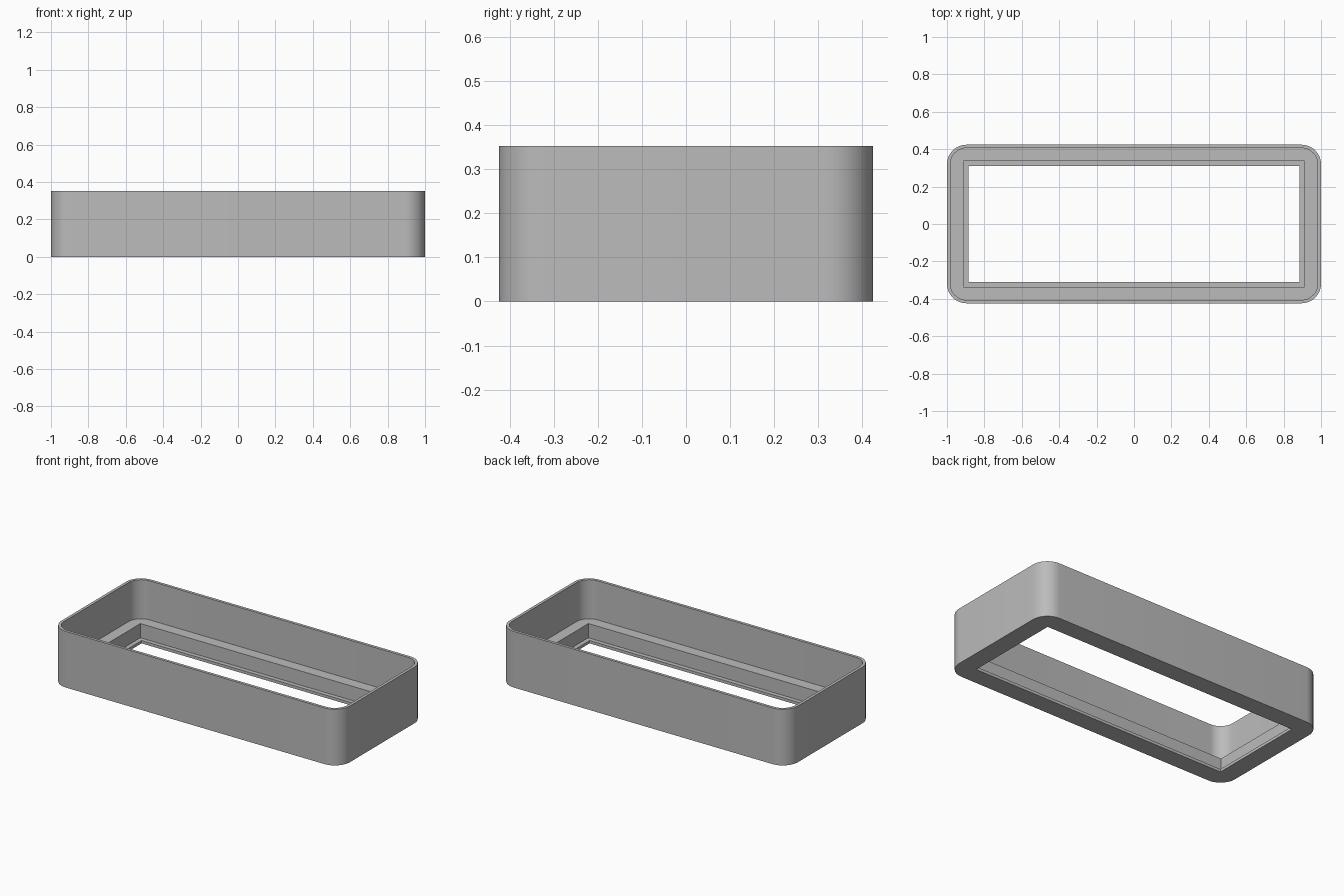
import bpy, bmesh
from math import sin, cos, pi, radians

cube = bpy.data.objects.get("Cube")
if cube:
    bpy.data.objects.remove(cube, do_unlink=True)

HALF_X, HALF_Y, HEIGHT = 1.0, 0.424, 0.352
RADIUS, WALL, STEPS = 0.105, 0.018, 12
LEDGE_INSET, LEDGE_Z = 0.088, 0.107
LIP_INSET, LIP_Z = 0.115, 0.018

grey = bpy.data.materials.new("plain grey")
grey.use_nodes = True
colour = (0.5, 0.5, 0.5, 1)
grey.diffuse_color = colour
grey.node_tree.nodes["Principled BSDF"].inputs["Base Color"].default_value = colour


def rounded_ring(bm, inset, z):
    """Rectangle inset from the outside; corners turn square deep inside."""
    r = max(RADIUS - inset, 0) if inset < LEDGE_INSET else 0
    cx, cy = HALF_X - inset - r, HALF_Y - inset - r
    ring = []
    for i, (sx, sy) in enumerate([(1, 1), (-1, 1), (-1, -1), (1, -1)]):
        for k in range(STEPS + 1):
            a = (i + k / STEPS) * pi / 2
            ring.append(bm.verts.new((sx * cx + r * cos(a), sy * cy + r * sin(a), z)))
    return ring


# Wall section: outside, rim, cavity, ledge, lip, underside
section = [(0, 0), (0, HEIGHT), (WALL, HEIGHT), (WALL, LEDGE_Z),
           (LEDGE_INSET, LEDGE_Z), (LEDGE_INSET, LIP_Z),
           (LIP_INSET, LIP_Z), (LIP_INSET, 0)]

bm = bmesh.new()
rings = [rounded_ring(bm, inset, z) for inset, z in section]
for lower, upper in zip(rings, rings[1:] + rings[:1]):
    n = len(lower)
    for j in range(n):
        k = (j + 1) % n
        bm.faces.new((lower[j], lower[k], upper[k], upper[j]))
bmesh.ops.remove_doubles(bm, verts=bm.verts, dist=1e-5)
bmesh.ops.recalc_face_normals(bm, faces=bm.faces)

mesh = bpy.data.meshes.new("frame_tray")
bm.to_mesh(mesh)
bm.free()
mesh.materials.append(grey)
frame = bpy.data.objects.new("frame_tray", mesh)
bpy.context.collection.objects.link(frame)

# Smooth rounded corners, sharp rims
bpy.ops.object.select_all(action="DESELECT")
frame.select_set(True)
bpy.context.view_layer.objects.active = frame
bpy.ops.object.shade_smooth_by_angle(angle=radians(30))
